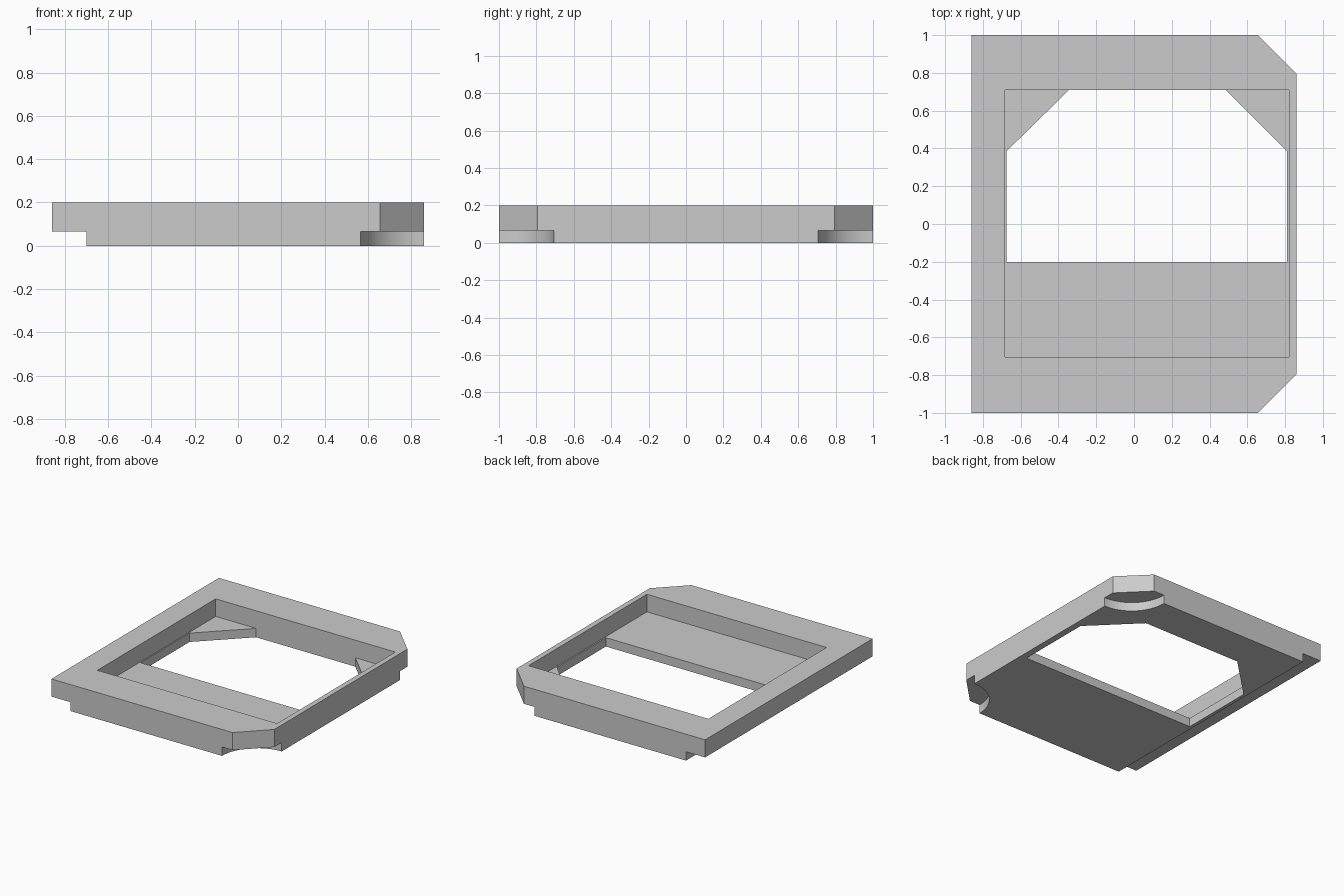
import bpy, bmesh, math

cube = bpy.data.objects.get("Cube")
if cube:
    bpy.data.objects.remove(cube, do_unlink=True)

X, Y = 0.86, 1.0          # half width, half depth
TOP, STEP = 0.2, 0.067    # full height, height of the lower layer
CHAMFER = 0.205
OVER = 0.1                # cutter overshoot

grey = bpy.data.materials.new("plain grey")
grey.use_nodes = True
grey.diffuse_color = (0.6, 0.6, 0.6, 1)
grey.node_tree.nodes["Principled BSDF"].inputs["Base Color"].default_value = (0.6, 0.6, 0.6, 1)


def prism(name, outline, z0, z1):
    """Extrude a counter-clockwise outline from z0 to z1."""
    bm = bmesh.new()
    base = bm.faces.new([bm.verts.new((x, y, z0)) for x, y in outline])
    grown = bmesh.ops.extrude_face_region(bm, geom=[base], use_keep_orig=True)
    for v in grown["geom"]:
        if isinstance(v, bmesh.types.BMVert):
            v.co.z = z1
    bmesh.ops.recalc_face_normals(bm, faces=bm.faces)
    mesh = bpy.data.meshes.new(name)
    bm.to_mesh(mesh)
    bm.free()
    mesh.materials.append(grey)
    obj = bpy.data.objects.new(name, mesh)
    bpy.context.collection.objects.link(obj)
    return obj


def rect(x0, x1, y0, y1):
    return [(x0, y0), (x1, y0), (x1, y1), (x0, y1)]


def circle(cx, cy, r, n=96):
    return [(cx + r * math.cos(math.tau * i / n), cy + r * math.sin(math.tau * i / n))
            for i in range(n)]


# Outer block with two chamfered corners on the left side
frame = prism("frame", [(-X, -Y), (X - CHAMFER, -Y), (X, -Y + CHAMFER),
                        (X, Y - CHAMFER), (X - CHAMFER, Y), (-X, Y)], 0, TOP)

# Window through the floor, with two corner gussets at the back
window = [(-0.675, -0.2), (0.81, -0.2), (0.81, 0.385),
          (0.485, 0.709), (-0.345, 0.709), (-0.675, 0.385)]

cutters = [
    prism("pocket_cutter", rect(-0.683, 0.82, -0.704, 0.709), STEP, TOP + OVER),
    prism("window_cutter", window, -OVER, STEP + 0.05),
    prism("edge_step_cutter", rect(-X - OVER, -0.7, -Y - OVER, Y + OVER), -OVER, STEP),
]
# Round reliefs under the chamfered corners
for side in (-1, 1):
    cutters.append(prism("corner_relief_cutter", circle(X, side * Y, 0.293), -OVER, STEP))

bpy.ops.object.select_all(action="DESELECT")
bpy.context.view_layer.objects.active = frame
frame.select_set(True)
for cutter in cutters:
    cutter.hide_render = True
    mod = frame.modifiers.new("cut", "BOOLEAN")
    mod.operation, mod.solver, mod.object = "DIFFERENCE", "EXACT", cutter
    bpy.ops.object.modifier_apply(modifier=mod.name)
    bpy.data.objects.remove(cutter, do_unlink=True)

bpy.ops.object.shade_smooth_by_angle(angle=math.radians(30))
